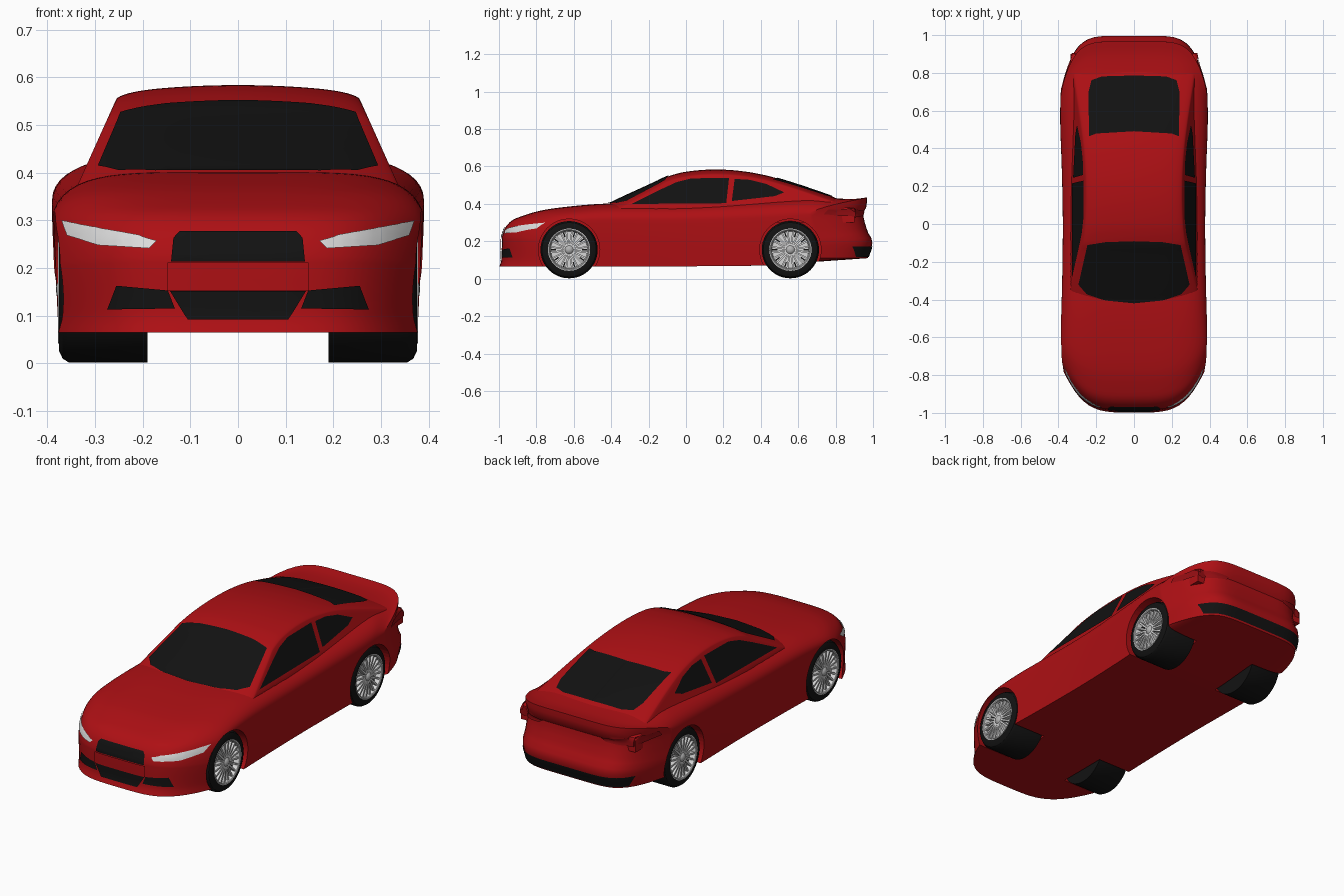
import bpy, bmesh, math
from mathutils import Vector, Matrix
from mathutils.bvhtree import BVHTree

if "Cube" in bpy.data.objects:
    bpy.data.objects.remove(bpy.data.objects["Cube"])


def material(name, rgb):
    m = bpy.data.materials.new(name)
    m.diffuse_color = (*rgb, 1)
    m.use_nodes = True
    m.node_tree.nodes["Principled BSDF"].inputs["Base Color"].default_value = m.diffuse_color
    return m


RED = material("body_red", (0.42, 0.005, 0.007))
DARK_RED = material("tail_light_red", (0.30, 0.004, 0.006))
BLACK = material("black", (0.006, 0.006, 0.006))
SILVER = material("silver", (0.68, 0.68, 0.68))
GREY = material("wheel_grey", (0.45, 0.45, 0.45))
LAMP = material("lamp_white", (0.72, 0.72, 0.72))


def make(name, bm, mat, smooth=True):
    me = bpy.data.meshes.new(name)
    bm.to_mesh(me)
    bm.free()
    me.materials.append(mat)
    ob = bpy.data.objects.new(name, me)
    bpy.context.collection.objects.link(ob)
    if smooth:
        smooth_shade(ob)
    return ob


def smooth_shade(ob):
    bpy.ops.object.select_all(action='DESELECT')
    ob.select_set(True)
    bpy.context.view_layer.objects.active = ob
    bpy.ops.object.shade_smooth_by_angle(angle=math.radians(32))


def curve(pts):
    """Smooth function through (x, value) points."""
    n = len(pts)
    sl = [(pts[min(i + 1, n - 1)][1] - pts[max(i - 1, 0)][1]) /
          (pts[min(i + 1, n - 1)][0] - pts[max(i - 1, 0)][0]) for i in range(n)]

    def f(x):
        x = min(max(x, pts[0][0]), pts[-1][0])
        i = max(k for k in range(n - 1) if pts[k][0] <= x)
        (x0, a), (x1, b) = pts[i], pts[i + 1]
        h = x1 - x0
        t = (x - x0) / h
        return (a * (1 + 2 * t) * (1 - t) ** 2 + b * t * t * (3 - 2 * t)
                + h * (sl[i] * t * (1 - t) ** 2 - sl[i + 1] * t * t * (1 - t)))
    return f


def clamp(x):
    return min(max(x, 0), 1)


trees = []


def shell(name, f, mat, ns=32, nt=84, nv=12):
    """A gridded box bent into shape by f(u, t, v)."""
    bm = bmesh.new()
    cache = {}

    def vert(i, j, k):
        if (i, j, k) not in cache:
            u = math.sin(math.pi / 2 * (2 * i / ns - 1))
            cache[i, j, k] = bm.verts.new(f(u, 2 * j / nt - 1, k / nv))
        return cache[i, j, k]

    def side(na, nb, key):
        for a in range(na):
            for b in range(nb):
                bm.faces.new([vert(*key(a + p, b + q)) for p, q in ((0, 0), (1, 0), (1, 1), (0, 1))])
    for end in (0, 1):
        side(ns, nt, lambda a, b: (a, b, end * nv))
        side(ns, nv, lambda a, b: (a, end * nt, b))
        side(nt, nv, lambda a, b: (end * ns, a, b))
    bmesh.ops.recalc_face_normals(bm, faces=bm.faces)
    trees.append(BVHTree.FromBMesh(bm))
    return make(name, bm, mat)


# Lower body: centre line, shoulder, sill and width along the length
top_z = curve([(-1, .215), (-.985, .262), (-.95, .305), (-.9, .33), (-.78, .365), (-.59, .39),
               (-.41, .402), (0, .405), (.4, .425), (.7, .438), (.85, .428), (.93, .427), (1, .435)])
edge_z = curve([(-1, .2), (-.95, .258), (-.88, .292), (-.7, .312), (0, .315), (.5, .33), (1, .345)])
sill_z = curve([(-1, .065), (.4, .07), (.7, .09), (1, .11)])
width = curve([(-1, .388), (-.7, .388), (0, .377), (.6, .39), (1, .39)])
front_cut = curve([(.06, -.003), (.1, .01), (.2, .012), (.3, .012)])
rear_cut = curve([(.11, .025), (.2, .0), (.25, .025), (.35, .05), (.385, .032), (.43, .03)])


def body_shape(u, t, v):
    y = .997 * (.6 * t + .4 * math.sin(math.pi / 2 * t))
    a = abs(u)
    zt = edge_z(y) + (top_z(y) - edge_z(y)) * math.sqrt(max(0, 1 - a ** 5))
    z = sill_z(y) + v * (zt - sill_z(y))
    x = u * width(y) * (.975 + .025 * math.sin(v * math.pi / 2))
    ff = clamp((-.3 - y) / .69) ** 1.5
    fr = clamp((y - .3) / .69) ** 1.5
    y += ff * (.24 * a ** 4 + front_cut(z)) - fr * (.28 * a ** 6 + rear_cut(z))
    return x, y, z


body = shell("car_body", body_shape, RED)

# Cabin: windscreen, roof and fastback in one shell
roof_z = curve([(-.48, .362), (-.41, .402), (-.155, .52), (-.1, .546), (0, .572), (.155, .584),
                (.315, .573), (.475, .54), (.76, .447), (.9, .39)])


def cabin_shape(u, t, v):
    y = .21 + .69 * t
    a = abs(u)
    zt = roof_z(y) - .015 * a ** 2 - .015 * (1 - math.sqrt(max(0, 1 - a ** 8)))
    z = .30 + v * (zt - .30)
    x = u * min(.335, .325 - .45 * (z - .40))
    return x, y + .06 * a ** 4 * clamp((-.1 - y) / .32), z


shell("cabin", cabin_shape, RED)

# Wheel arches cut out of the body
WHEELS = [(s, y) for s in (-1, 1) for y in (-.625, .558)]
AXLE, TYRE_R = .155, .153
for s, y in WHEELS:
    bm = bmesh.new()
    bmesh.ops.create_cone(bm, cap_ends=True, segments=48, radius1=.164, radius2=.164, depth=.32,
                          matrix=Matrix.Translation((s * .342, y, AXLE)) @ Matrix.Rotation(math.pi / 2, 4, 'Y'))
    cutter = make("arch_cutter", bm, RED, False)
    cutter.hide_render = True
    mod = body.modifiers.new("arch", 'BOOLEAN')
    mod.operation, mod.solver, mod.object = 'DIFFERENCE', 'EXACT', cutter
    bpy.ops.object.select_all(action='DESELECT')
    body.select_set(True)
    bpy.context.view_layer.objects.active = body
    bpy.ops.object.modifier_apply(modifier=mod.name)
    bpy.data.objects.remove(cutter)
smooth_shade(body)


# Wheels
def lathe(name, profile, s, y, mat):
    bm = bmesh.new()
    c = Vector((0, y, AXLE))
    vs = [bm.verts.new(c + Vector((s * x, 0, r))) for x, r in profile]
    es = [bm.edges.new(p) for p in zip(vs, vs[1:])]
    bmesh.ops.spin(bm, geom=vs + es, cent=c, axis=(1, 0, 0), angle=2 * math.pi, steps=48)
    bmesh.ops.remove_doubles(bm, verts=bm.verts, dist=1e-5)
    bmesh.ops.recalc_face_normals(bm, faces=bm.faces)
    return make(name, bm, mat)


def radial_bars(name, count, r0, r1, x, depth, wide, s, y, mat):
    bm = bmesh.new()
    for k in range(count):
        m = (Matrix.Translation((s * x, y, AXLE)) @ Matrix.Rotation(2 * math.pi * (k + .5) / count, 4, 'X')
             @ Matrix.Translation((0, 0, (r0 + r1) / 2)) @ Matrix.Diagonal((depth, wide, r1 - r0, 1)))
        bmesh.ops.create_cube(bm, size=1, matrix=m)
    make(name, bm, mat, False)


for s, y in WHEELS:
    lathe("tyre", [(.19, 0), (.19, TYRE_R), (.355, TYRE_R), (.368, .145), (.376, .128), (.376, .112),
                   (.345, .108), (.345, 0)], s, y, BLACK)
    lathe("rim", [(.348, 0), (.348, .098), (.375, .104), (.378, .108), (.378, .113), (.374, .113)], s, y, SILVER)
    radial_bars("spokes", 20, .015, .102, .359, .024, .009, s, y, SILVER)
    radial_bars("rim_slots", 10, .07, .097, .349, .004, .007, s, y, BLACK)
    lathe("hub", [(.35, .026), (.368, .025), (.376, .018), (.381, .01), (.382, 0)], s, y, GREY)


# Thin plates laid onto the shells along a view direction
VIEWS = {
    "front": (lambda a, b: (a, -3, b), (0, 1, 0)),
    "rear": (lambda a, b: (a, 3, b), (0, -1, 0)),
    "top": (lambda a, b: (a, b, 3), (0, 0, -1)),
    "right": (lambda a, b: (3, a, b), (-1, 0, 0)),
    "left": (lambda a, b: (-3, a, b), (1, 0, 0)),
}


def plate(name, outline, view, mat, lift=.004, step=.015):
    place, d = VIEWS[view]
    d = Vector(d)
    bm = bmesh.new()
    bm.faces.new([bm.verts.new((a, b, 0)) for a, b in outline])
    bmesh.ops.triangulate(bm, faces=bm.faces[:])
    for axis in (0, 1):
        lo, hi = min(p[axis] for p in outline), max(p[axis] for p in outline)
        no = Vector((1, 0, 0)) if axis == 0 else Vector((0, 1, 0))
        for k in range(1, math.ceil((hi - lo) / step)):
            bmesh.ops.bisect_plane(bm, geom=bm.verts[:] + bm.edges[:] + bm.faces[:],
                                   plane_co=no * (lo + k * step), plane_no=no)
    missed = []
    for v in bm.verts:
        o = Vector(place(v.co.x, v.co.y))
        hits = [h for h in (t.ray_cast(o, d) for t in trees) if h[0] is not None]
        if not hits:
            missed.append(v)
            continue
        co, n = min(hits, key=lambda h: h[3])[:2]
        v.co = co + n * (lift if n.dot(d) < 0 else -lift)
    bmesh.ops.delete(bm, geom=missed, context='VERTS')
    bm.normal_update()
    bmesh.ops.reverse_faces(bm, faces=[f for f in bm.faces if f.normal.dot(d) > 0])
    make(name, bm, mat)


def both(half):
    """Mirror a half outline that starts and ends on x = 0 or beside it."""
    return half + [(-x, y) for x, y in reversed(half) if x > 0]


# Glass
plate("windscreen", both([(0, -.42), (.15, -.405), (.25, -.37), (.293, -.32), (.246, -.11),
                          (.15, -.095), (0, -.09)]), "top", BLACK)
plate("rear_window", both([(0, .49), (.2, .478), (.238, .463), (.24, .7), (.225, .76), (.17, .78),
                           (0, .785)]), "top", BLACK)
for side in ("left", "right"):
    plate("front_side_window", [(-.29, .398), (-.13, .478), (-.05, .515), (.03, .535), (.23, .537),
                                (.215, .402)], side, BLACK)
    plate("rear_side_window", [(.26, .532), (.34, .527), (.43, .505), (.525, .46), (.475, .44),
                               (.245, .414)], side, BLACK)

# Front lamps, grille and intakes
for s in (-1, 1):
    plate("headlight", [(s * x, z) for x, z in ((.366, .298), (.355, .268), (.29, .247), (.185, .24),
                                                (.17, .256), (.21, .268), (.3, .285))], "front", LAMP, .005, .01)
    plate("side_intake", [(s * x, z) for x, z in ((.253, .163), (.147, .153), (.132, .115), (.272, .113))],
          "front", BLACK)
plate("upper_grille", both([(.122, .275), (.135, .262), (.14, .214)]), "front", BLACK, .005, .01)
plate("number_panel", both([(.147, .212), (.147, .153)]), "front", RED, .008)
plate("lower_grille", both([(.142, .152), (.105, .09)]), "front", BLACK, .006)

# Rear lamps and lower bumper strip
for s in (-1, 1):
    plate("tail_light", [(s * x, z) for x, z in ((.17, .36), (.3, .372), (.368, .372), (.372, .345),
                                                 (.31, .325), (.19, .34))], "rear", DARK_RED, .006)
plate("rear_diffuser", both([(.325, .172), (.30, .118)]), "rear", BLACK)
